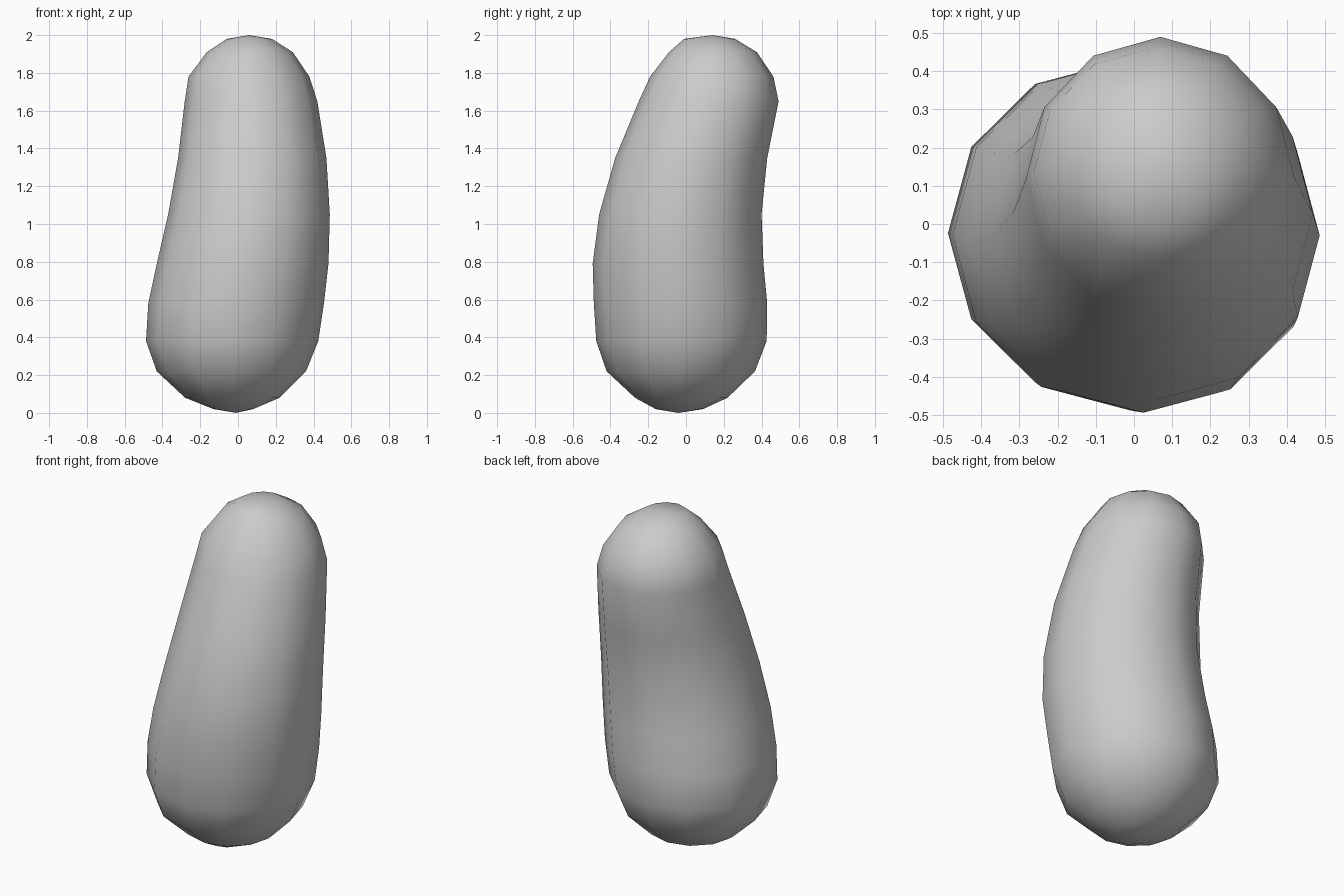
import bpy, bmesh, math

if "Cube" in bpy.data.objects:
    bpy.data.objects.remove(bpy.data.objects["Cube"])

SIDES = 12

# Ring profile: height, left, right, front, back extents
rings = [
    (0.02, -0.13, 0.08, -0.16, 0.09),
    (0.08, -0.28, 0.22, -0.27, 0.22),
    (0.22, -0.43, 0.36, -0.42, 0.365),
    (0.38, -0.487, 0.425, -0.475, 0.427),
    (0.58, -0.475, 0.455, -0.488, 0.43),
    (0.79, -0.43, 0.479, -0.494, 0.41),
    (1.05, -0.37, 0.486, -0.46, 0.40),
    (1.35, -0.317, 0.468, -0.375, 0.43),
    (1.65, -0.282, 0.42, -0.25, 0.49),
    (1.78, -0.262, 0.378, -0.19, 0.463),
    (1.91, -0.165, 0.29, -0.09, 0.375),
    (1.98, -0.06, 0.18, -0.01, 0.26),
]

bm = bmesh.new()


def add_ring(z, left, right, front, back):
    cx, cy = (left + right) / 2, (front + back) / 2
    rx, ry = (right - left) / 2, (back - front) / 2
    return [bm.verts.new((cx + rx * math.cos(a), cy + ry * math.sin(a), z))
            for a in (2 * math.pi * i / SIDES for i in range(SIDES))]


# Bent body lofted through the rings
loops = [add_ring(*r) for r in rings]
for low, high in zip(loops, loops[1:]):
    for i in range(SIDES):
        j = (i + 1) % SIDES
        bm.faces.new((low[i], low[j], high[j], high[i]))

# Rounded ends closed with a pole
bottom = bm.verts.new((-0.01, -0.04, 0))
top = bm.verts.new((0.06, 0.14, 2))
for i in range(SIDES):
    j = (i + 1) % SIDES
    bm.faces.new((bottom, loops[0][j], loops[0][i]))
    bm.faces.new((top, loops[-1][i], loops[-1][j]))

bmesh.ops.recalc_face_normals(bm, faces=bm.faces)
for f in bm.faces:
    f.smooth = True
mesh = bpy.data.meshes.new("bean_body")
bm.to_mesh(mesh)
bm.free()
bpy.context.collection.objects.link(bpy.data.objects.new("bean_body", mesh))
